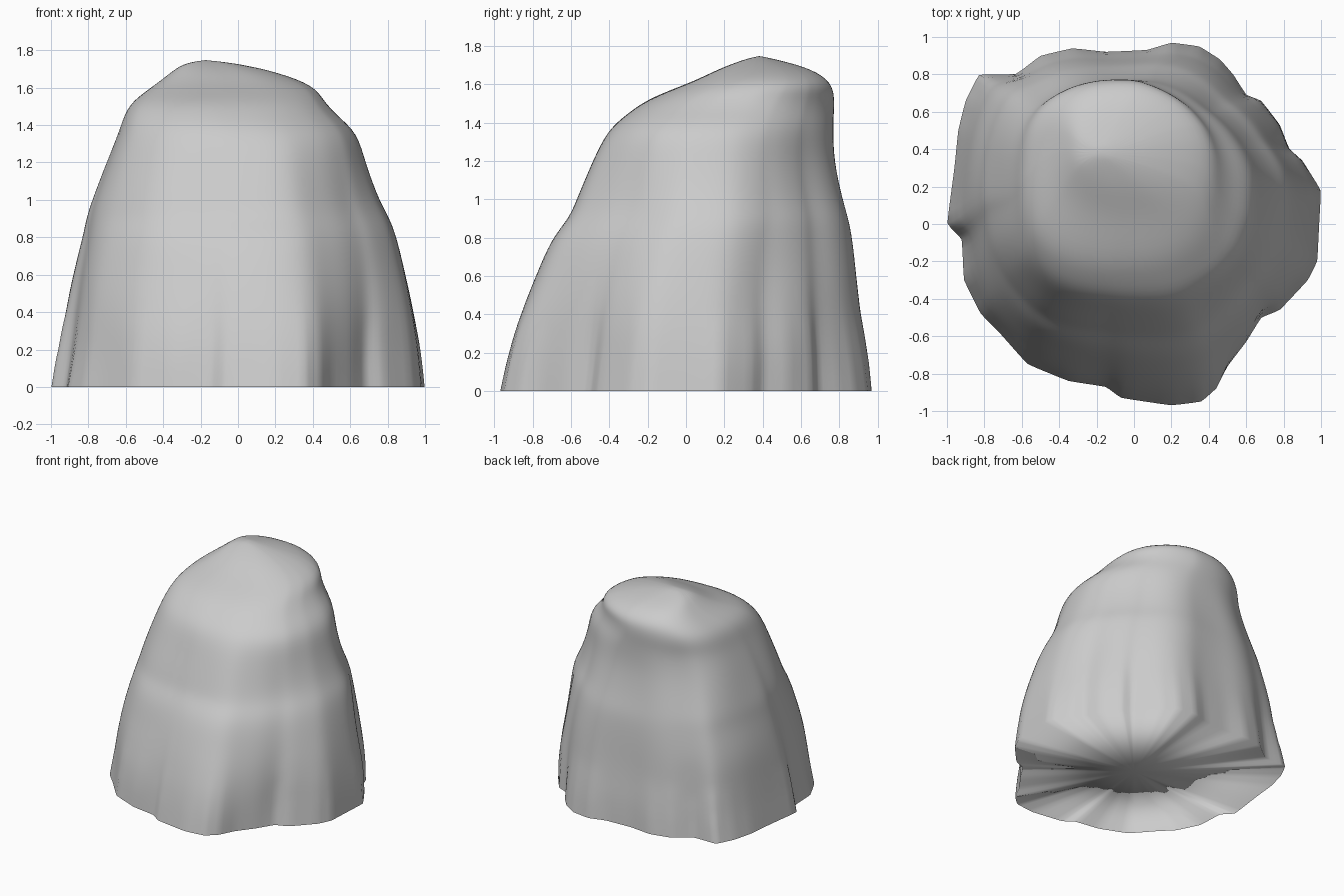
import bpy, bmesh, math
from mathutils import Vector, noise

if "Cube" in bpy.data.objects:
    bpy.data.objects.remove(bpy.data.objects["Cube"], do_unlink=True)

# Footprint of the boulder, counter-clockwise
FOOT = [(.99, 0), (1, .18), (.9, .34), (.83, .4), (.78, .53), (.68, .66), (.6, .69),
        (.53, .8), (.46, .88), (.35, .95), (.2, .97), (.07, .93), (-.15, .92),
        (-.33, .94), (-.5, .9), (-.63, .8), (-.83, .8), (-.9, .66), (-.94, .5),
        (-.96, .3), (-1, 0), (-.92, -.08), (-.91, -.3), (-.82, -.48), (-.72, -.58),
        (-.57, -.75), (-.35, -.84), (-.15, -.87), (-.07, -.93), (.2, -.97),
        (.36, -.95), (.44, -.88), (.5, -.76), (.6, -.63), (.68, -.5), (.78, -.46),
        (.93, -.3), (.98, -.2)]

# Horizontal slices: height, x range, y range
SLICES = [(0, -1, 1, -.97, .97), (.2, -.965, .975, -.93, .95), (.4, -.93, .945, -.87, .915),
          (.6, -.895, .905, -.79, .895), (.8, -.84, .845, -.7, .87), (.9, -.815, .8, -.61, .85),
          (1, -.78, .74, -.565, .82), (1.2, -.71, .68, -.48, .77), (1.36, -.65, .64, -.41, .765),
          (1.45, -.62, .53, -.3, .77), (1.53, -.57, .46, -.19, .775), (1.61, -.45, .41, .03, .76),
          (1.68, -.36, .22, .17, .66), (1.725, -.3, .02, .29, .49)]
APEX = (-.18, .38, 1.75)


def crown_point(x, y):
    """Rounded square crown with its back left corner worn away."""
    a = math.atan2(y, x)
    c, s = math.cos(a), math.sin(a)
    e = 1.8 if x > 0 and y > 0 else 2.7
    return Vector((c, s)) * (abs(c) ** e + abs(s) ** e) ** (-1 / e)


def slice_ring(bm, z, x0, x1, y0, y1):
    """One ring: footprint shape low down, crown shape high up."""
    blend = min(1, z / 1.5) ** 1.2
    shape = [Vector((x, y / .97)).lerp(crown_point(x, y), blend) for x, y in FOOT]
    # fit the shape into the slice's range
    lo = [min(p[i] for p in shape) for i in (0, 1)]
    hi = [max(p[i] for p in shape) for i in (0, 1)]
    ring = []
    for p in shape:
        u = (p.x - lo[0]) / (hi[0] - lo[0])
        v = (p.y - lo[1]) / (hi[1] - lo[1])
        co = Vector((x0 + u * (x1 - x0), y0 + v * (y1 - y0), z))
        if 0 < z < 1.6:
            n = noise.noise(co * 2.5) * .02
            co += Vector((p.x, p.y, 0)).normalized() * n
        ring.append(bm.verts.new(co))
    return ring


def build_rock():
    """Sides and crown, open underneath."""
    bm = bmesh.new()
    rings = [slice_ring(bm, *s) for s in SLICES]
    n = len(FOOT)
    top = bm.verts.new(APEX)
    crease = bm.edges.layers.float.new("crease_edge")
    for low, high in zip(rings, rings[1:]):
        for i in range(n):
            j = (i + 1) % n
            bm.faces.new((low[i], low[j], high[j], high[i]))
            # ridges stay crisp near the ground and fade upward
            edge = bm.edges.get((low[i], high[i]))
            edge[crease] = max(0, .6 - low[i].co.z)
    for i in range(n):
        bm.faces.new((rings[-1][i], rings[-1][(i + 1) % n], top))
    mesh = bpy.data.meshes.new("boulder")
    bm.to_mesh(mesh)
    bm.free()
    rock = bpy.data.objects.new("boulder", mesh)
    bpy.context.collection.objects.link(rock)
    return rock


def close_underside(mesh):
    """Flat fan on the ground, shaded as one smooth skin with the sides."""
    normals = [v.vector.copy() for v in mesh.vertex_normals]
    bm = bmesh.new()
    bm.from_mesh(mesh)
    rim = [e for e in bm.edges if e.is_boundary]
    centre = bm.verts.new((0, 0, 0))
    for e in rim:
        bm.faces.new((*e.verts, centre))
    bmesh.ops.recalc_face_normals(bm, faces=bm.faces)
    bm.to_mesh(mesh)
    bm.free()
    mesh.shade_smooth()
    mesh.normals_split_custom_set_from_vertices(normals + [Vector((0, 0, -1))])


# Stone colour
stone = bpy.data.materials.new("grey stone")
stone.use_nodes = True
grey = (.6, .6, .6, 1)
stone.diffuse_color = grey
stone.node_tree.nodes["Principled BSDF"].inputs["Base Color"].default_value = grey

boulder = build_rock()
boulder.data.materials.append(stone)
subsurf = boulder.modifiers.new("rounding", "SUBSURF")
subsurf.levels = subsurf.render_levels = 2
bpy.context.view_layer.objects.active = boulder
boulder.select_set(True)
bpy.ops.object.modifier_apply(modifier="rounding")
close_underside(boulder.data)
